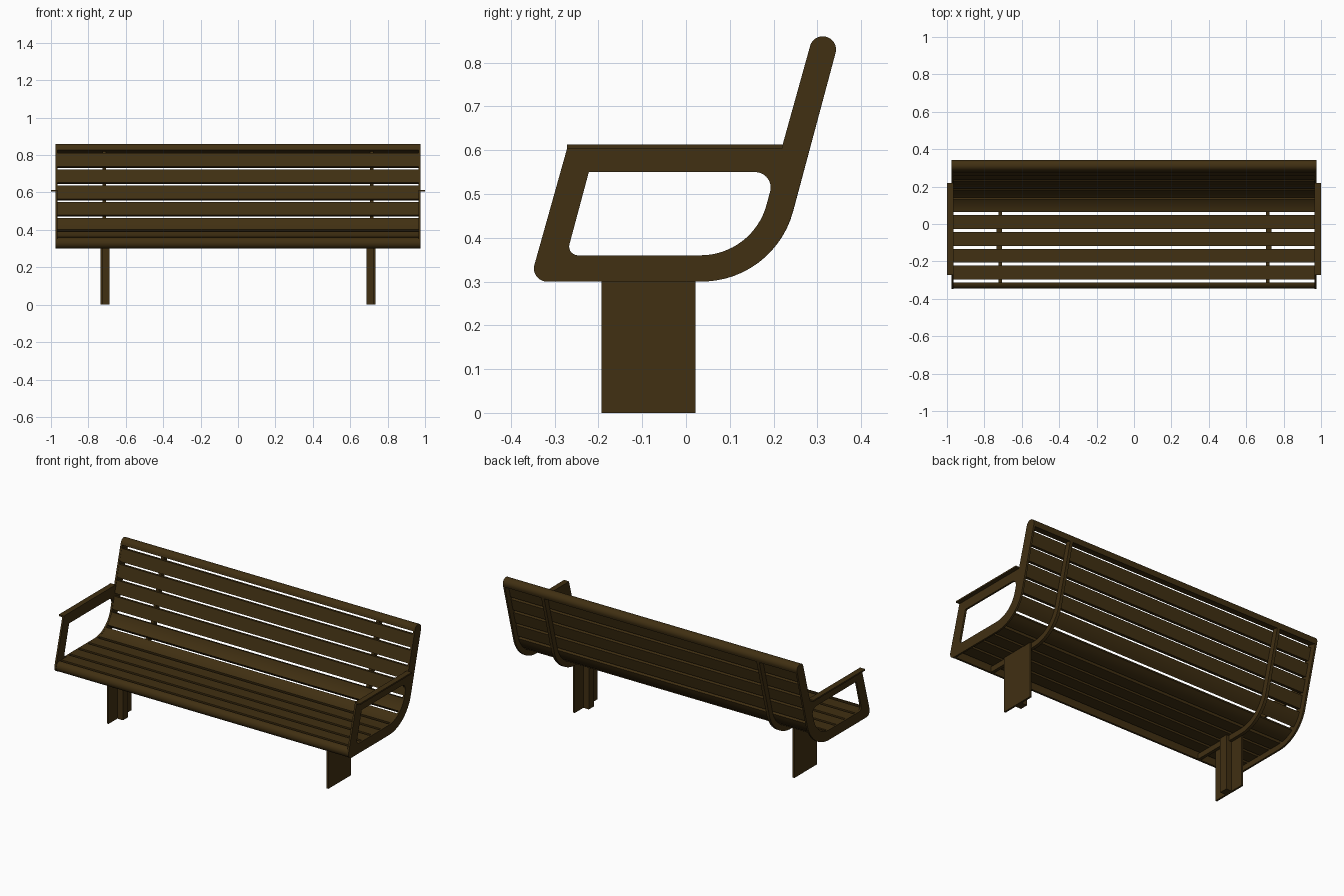
import bpy
from math import sin, cos, radians
from mathutils import Matrix, Vector

if "Cube" in bpy.data.objects:
    bpy.data.objects.remove(bpy.data.objects["Cube"], do_unlink=True)

BROWN = (0.052, 0.029, 0.006, 1.0)
brown = bpy.data.materials.new("dark_brown")
brown.use_nodes = True
brown.diffuse_color = BROWN
brown.node_tree.nodes["Principled BSDF"].inputs["Base Color"].default_value = BROWN

# Seat path: straight seat, a bend, then a leaning back
LEAN = radians(75)
NOSE, BEND_Y, TOP, DEPTH, RADIUS = -0.315, 0.036, 0.36, 0.06, 0.156
SEAT = BEND_Y - NOSE
ARC = RADIUS * LEAN
LENGTH = SEAT + ARC + 0.375


def path(s, u):
    """Point (y, z) at distance s along the sitting surface and depth u below it."""
    if s <= SEAT:
        return (NOSE + s, TOP - u)
    a = min((s - SEAT) / RADIUS, LEAN)
    t = max(s - SEAT - ARC, 0)
    r = RADIUS + u
    return (BEND_Y + r * sin(a) + t * cos(LEAN),
            TOP + RADIUS - r * cos(a) + t * sin(LEAN))


def rounded(corners, steps=10):
    """Polygon from (point, radius) corners with arcs at the rounded ones."""
    out = []
    for i, (p, r) in enumerate(corners):
        p = Vector(p)
        if r == 0:
            out.append(p)
            continue
        a = (Vector(corners[i - 1][0]) - p).normalized()
        b = (Vector(corners[(i + 1) % len(corners)][0]) - p).normalized()
        half = a.angle(b) / 2
        centre = p + (a + b).normalized() * (r / sin(half))
        reach = r * cos(half) / sin(half)
        start, end = p + a * reach - centre, p + b * reach - centre
        sweep = start.angle(end)
        for k in range(steps + 1):
            f = k / steps
            out.append(centre + (start * sin((1 - f) * sweep) + end * sin(f * sweep)) / sin(sweep))
    return out


def band(s0, s1, u0, u1):
    """Strip following the path between two depths."""
    n = max(2, round((s1 - s0) / 0.015))
    line = [s0 + (s1 - s0) * k / n for k in range(n + 1)]
    return [path(s, u0) for s in line] + [path(s, u1) for s in reversed(line)]


def prism(name, loops, x0, x1):
    """Extrude a side profile, with optional holes, from x0 to x1."""
    curve = bpy.data.curves.new(name, "CURVE")
    curve.dimensions = "2D"
    curve.fill_mode = "BOTH"
    curve.extrude = abs(x1 - x0) / 2
    for loop in loops:
        spline = curve.splines.new("POLY")
        spline.points.add(len(loop) - 1)
        for point, (y, z) in zip(spline.points, loop):
            point.co = (y, z, 0, 1)
        spline.use_cyclic_u = True
    obj = bpy.data.objects.new(name, curve)
    bpy.context.collection.objects.link(obj)
    obj.matrix_world = Matrix(((0, 0, 1, (x0 + x1) / 2), (1, 0, 0, 0), (0, 1, 0, 0), (0, 0, 0, 1)))
    bpy.ops.object.select_all(action="DESELECT")
    obj.select_set(True)
    bpy.context.view_layer.objects.active = obj
    bpy.ops.object.convert(target="MESH")
    obj = bpy.context.object
    obj.data.materials.clear()
    obj.data.materials.append(brown)
    bpy.ops.object.shade_smooth_by_angle(angle=radians(30))
    return obj


def rect(y0, y1, z0, z1):
    return [(y0, z0), (y1, z0), (y1, z1), (y0, z1)]


# Slats at an even pitch, with half-round bars closing both edges
PITCH, GAP, HALF = 0.09, 0.016, 0.97
for i in range(10):
    s = 0.01 + i * PITCH
    prism(f"slat_{i + 1}", [band(s + GAP / 2, s + PITCH - GAP / 2, 0, 0.028)], -HALF, HALF)
for name, inner, outer in (("front_edge_bar", 0.002, -0.03),
                           ("top_edge_bar", LENGTH - 0.011, LENGTH + 0.03)):
    bar = [(path(inner, 0), 0), (path(outer, 0), 0.0299),
           (path(outer, DEPTH), 0.0299), (path(inner, DEPTH), 0)]
    prism(name, [rounded(bar)], -HALF, HALF)

# Side frame outline and the opening under the armrest
outline = rounded([
    ((-0.357, 0.30), 0.03), ((0.201, 0.30), RADIUS + DEPTH),
    (path(LENGTH + 0.03, DEPTH), 0.0299), (path(LENGTH + 0.03, 0), 0.0299),
    ((0.22, 0.61), 0), ((-0.27, 0.61), 0)], 16)
opening = rounded([
    ((-0.273, 0.36), 0.02), ((0.153, 0.36), RADIUS),
    ((0.204, 0.55), 0.035), ((-0.222, 0.55), 0)], 16)

for side, m in (("left", 1), ("right", -1)):
    prism(f"{side}_side_frame", [outline, opening], m * 0.966, m * 0.977)
    prism(f"{side}_armrest", [rect(-0.272, 0.22, 0.604, 0.613)], m * 0.966, m * 1.0)
    # Rib under the slats, leg plate outside it and leg post inside
    prism(f"{side}_rib", [band(0, LENGTH, 0.027, DEPTH)], m * 0.705, m * 0.724)
    prism(f"{side}_leg_plate", [rect(-0.193, 0.022, 0, 0.33)], m * 0.724, m * 0.735)
    prism(f"{side}_leg_post", [rect(-0.11, -0.06, 0, 0.33)], m * 0.687, m * 0.724)
